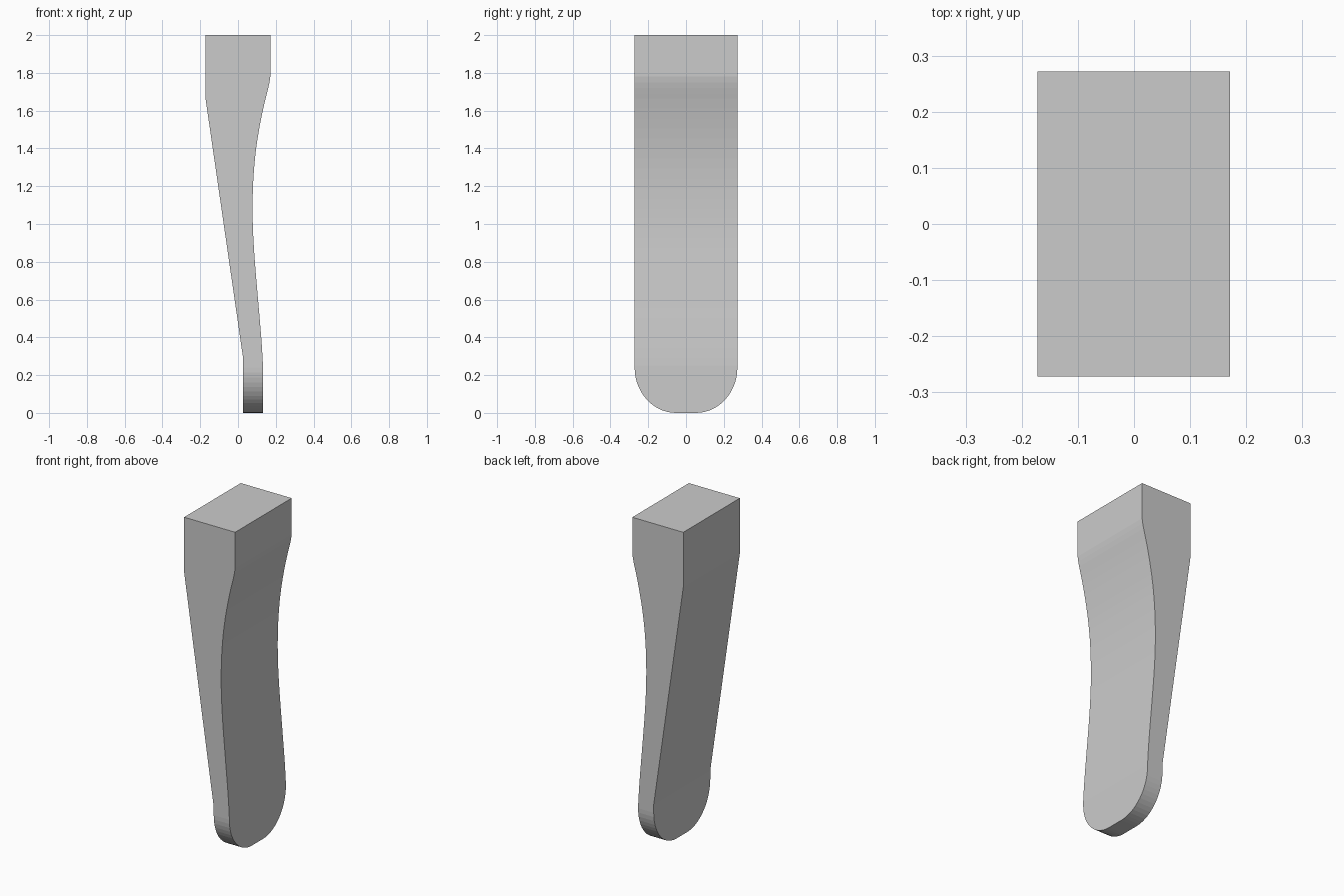
import bpy, bmesh, math

if "Cube" in bpy.data.objects:
    bpy.data.objects.remove(bpy.data.objects["Cube"])

HALF_Y, CORNER_Y, CORNER_Z = 0.272, 0.22, 0.24
# Curved front edge: (z, x, slope dx/dz)
KNOTS = [(0.25, 0.132, -0.04), (0.6, 0.106, -0.085), (1.08, 0.077, 0.0),
         (1.4, 0.096, 0.13), (1.64, 0.14, 0.23), (1.78, 0.171, 0.1)]


def right_x(z):
    if z <= KNOTS[0][0]:
        return KNOTS[0][1]
    for (z0, a, m0), (z1, b, m1) in zip(KNOTS, KNOTS[1:]):
        if z <= z1:
            h = z1 - z0
            t = (z - z0) / h
            return ((2*t**3 - 3*t**2 + 1) * a + (t**3 - 2*t**2 + t) * h * m0
                    + (3*t**2 - 2*t**3) * b + (t**3 - t**2) * h * m1)
    return KNOTS[-1][1]


def left_x(z):
    t = min(max((z - 0.29) / (1.665 - 0.29), 0), 1)
    return 0.027 + t * (-0.172 - 0.027)


# Heights: rounded tip first, then the tapered shaft and the square head
N = 14
stations = []
for i in range(N + 1):
    a = math.pi / 2 * i / N
    stations.append((CORNER_Z * (1 - math.cos(a)),
                     HALF_Y - CORNER_Y * (1 - math.sin(a))))
heights = [0.25, 0.29] + [0.29 + 1.375 * i / 26 for i in range(1, 27)]
heights += [1.69, 1.72, 1.75, 1.78, 2.0]
stations += [(z, HALF_Y) for z in heights]

# Leg: loft of rectangular sections
bm = bmesh.new()
rings = []
for z, y in stations:
    l, r = left_x(z), right_x(z)
    rings.append([bm.verts.new(p) for p in
                  ((l, -y, z), (r, -y, z), (r, y, z), (l, y, z))])
for lo, hi in zip(rings, rings[1:]):
    for k in range(4):
        n = (k + 1) % 4
        bm.faces.new((lo[k], lo[n], hi[n], hi[k]))
bm.faces.new(rings[0][::-1])
bm.faces.new(rings[-1])
bmesh.ops.recalc_face_normals(bm, faces=bm.faces)
mesh = bpy.data.meshes.new("tapered_leg")
bm.to_mesh(mesh)
bm.free()
leg = bpy.data.objects.new("tapered_leg", mesh)
bpy.context.collection.objects.link(leg)
